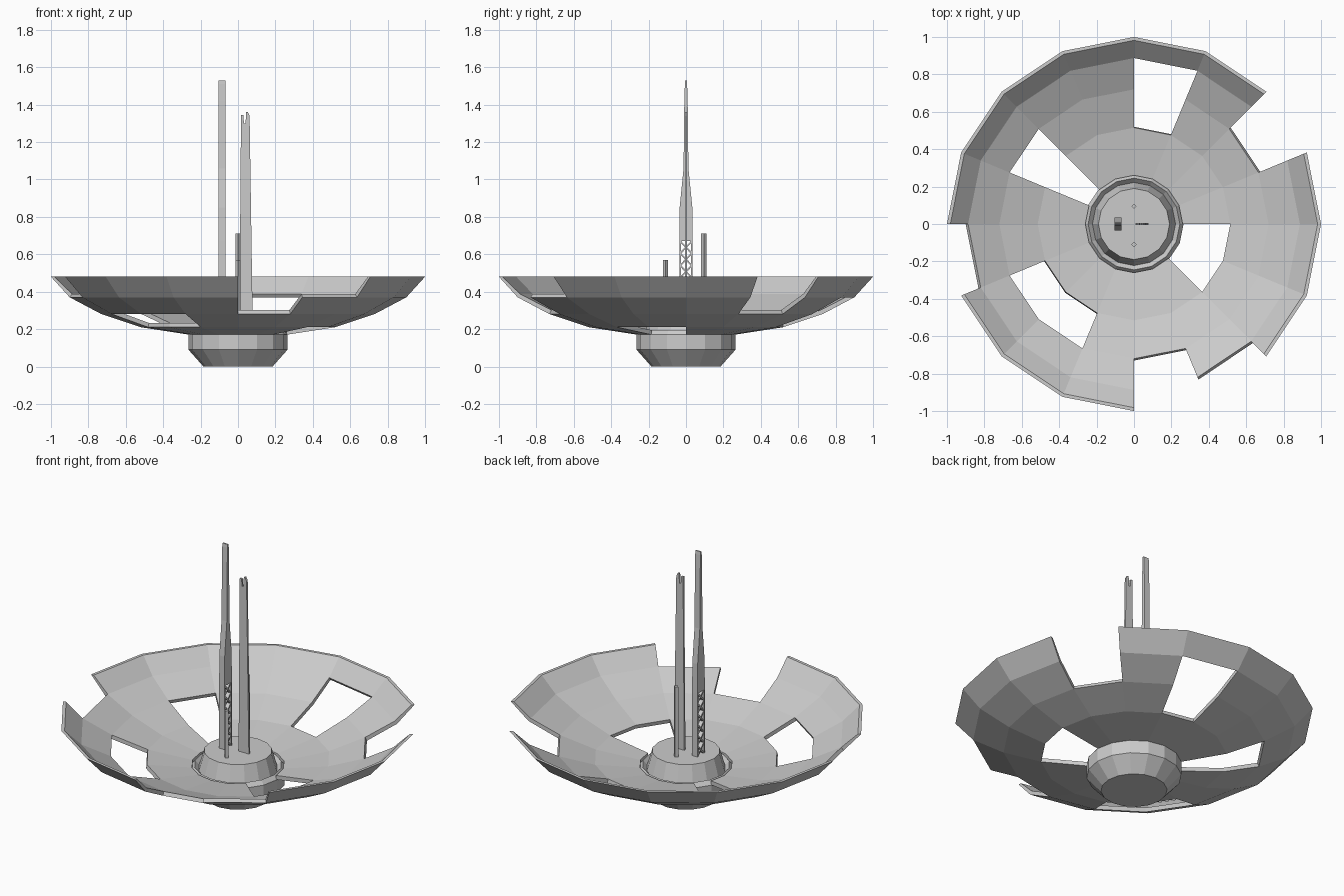
import bpy, bmesh, math
from mathutils import Vector

if "Cube" in bpy.data.objects:
    bpy.data.objects.remove(bpy.data.objects["Cube"])

N = 16


def make_object(name, bm):
    bmesh.ops.recalc_face_normals(bm, faces=bm.faces)
    mesh = bpy.data.meshes.new(name)
    bm.to_mesh(mesh)
    bm.free()
    obj = bpy.data.objects.new(name, mesh)
    bpy.context.collection.objects.link(obj)
    return obj


def polar(r, z, k):
    a = 2 * math.pi * (k % N) / N
    return (r * math.cos(a), r * math.sin(a), z)


def prism(name, pts, plane, centre, half):
    """Extrude a flat outline: plane 'xz' goes along y, 'yz' goes along x."""
    bm = bmesh.new()
    to3 = (lambda u, z, d: (u, d, z)) if plane == 'xz' else (lambda u, z, d: (d, u, z))
    a = [bm.verts.new(to3(u, z, centre - half)) for u, z in pts]
    b = [bm.verts.new(to3(u, z, centre + half)) for u, z in pts]
    bm.faces.new(a)
    bm.faces.new(b)
    for i in range(len(pts)):
        j = (i + 1) % len(pts)
        bm.faces.new((a[i], a[j], b[j], b[i]))
    return make_object(name, bm)


# Dish: panelled thick shell, with some panels broken away
outer = [(0.26, 0.17), (0.52, 0.21), (0.73, 0.28), (0.90, 0.37), (1.0, 0.48)]
inner = [(0.26, 0.195), (0.515, 0.233), (0.72, 0.302), (0.887, 0.388), (0.982, 0.48)]
missing = {1: (2, 3), 3: (1, 2), 6: (0, 1), 8: (3,), 9: (1,), 10: (1,),
           12: (2, 3), 13: (3,), 14: (0,), 15: (0,)}


def kept(k, b):
    return 0 <= b < 4 and b not in missing.get(k % N, ())


bm = bmesh.new()
vo = [[bm.verts.new(polar(r, z, k)) for r, z in outer] for k in range(N)]
vi = [[bm.verts.new(polar(r, z, k)) for r, z in inner] for k in range(N)]
for k in range(N):
    n = (k + 1) % N
    for b in range(4):
        if not kept(k, b):
            continue
        for v in (vo, vi):
            bm.faces.new((v[k][b], v[n][b], v[n][b + 1], v[k][b + 1]))
        walls = [((k - 1, b), (k, b), (k, b + 1)), ((k + 1, b), (n, b), (n, b + 1)),
                 ((k, b - 1), (k, b), (n, b)), ((k, b + 1), (k, b + 1), (n, b + 1))]
        for near, (p, q), (s, t) in walls:
            if not kept(*near):
                bm.faces.new((vo[p][q], vo[s][t], vi[s][t], vi[p][q]))
bmesh.ops.delete(bm, geom=[v for v in bm.verts if not v.link_faces], context='VERTS')
make_object("dish", bm)

# Hub: lathed base, groove and raised cone
profile = [(0.185, 0), (0.265, 0.09), (0.265, 0.17), (0.245, 0.195), (0.222, 0.17), (0.19, 0.28)]
bm = bmesh.new()
rings = [[bm.verts.new(polar(r, z, k)) for k in range(N)] for r, z in profile]
for a, b in zip(rings, rings[1:]):
    for k in range(N):
        n = (k + 1) % N
        bm.faces.new((a[k], a[n], b[n], b[k]))
bm.faces.new(rings[0])
bm.faces.new(rings[-1])
make_object("hub", bm)

# Tall mast: tapered solid upper part
half = [(0.036, 0.67), (0.034, 0.85), (0.013, 1.06), (0.009, 1.42), (0.006, 1.51), (0.004, 1.53)]
prism("tall_mast", half + [(-y, z) for y, z in reversed(half)], 'yz', -0.085, 0.018)

# Lattice foot: corner legs and crossed braces
Z0, Z1, STEPS = 0.28, 0.67, 6
for s in (-1, 1):
    leg = [(s * 0.028, Z0), (s * 0.036, Z0), (s * 0.036, Z1), (s * 0.028, Z1)]
    prism("lattice_leg", leg, 'yz', -0.085, 0.018)
    for i in range(STEPS):
        h = (Z1 - Z0) / STEPS
        z = Z0 + i * h
        a, b = Vector((-s * 0.031, z)), Vector((s * 0.031, z + h))
        d = (b - a).normalized()
        w = Vector((-d.y, d.x)) * 0.004
        prism("lattice_brace", [a - w, b - w, b + w, a + w], 'yz', -0.085, 0.016)

# Notched blade antenna
prism("blade_antenna", [(0.008, 0.28), (0.078, 0.28), (0.062, 1.34), (0.052, 1.36), (0.044, 1.36),
                        (0.040, 1.30), (0.032, 1.30), (0.028, 1.345), (0.016, 1.345)],
      'xz', 0, 0.006)

# Short four-sided rods
for name, y, top in (("long_rod", 0.095, 0.71), ("short_rod", -0.11, 0.57)):
    bm = bmesh.new()
    bmesh.ops.create_cone(bm, cap_ends=True, segments=4, radius1=0.014, radius2=0.014,
                          depth=top - 0.27)
    obj = make_object(name, bm)
    obj.location = (0, y, (top + 0.27) / 2)
